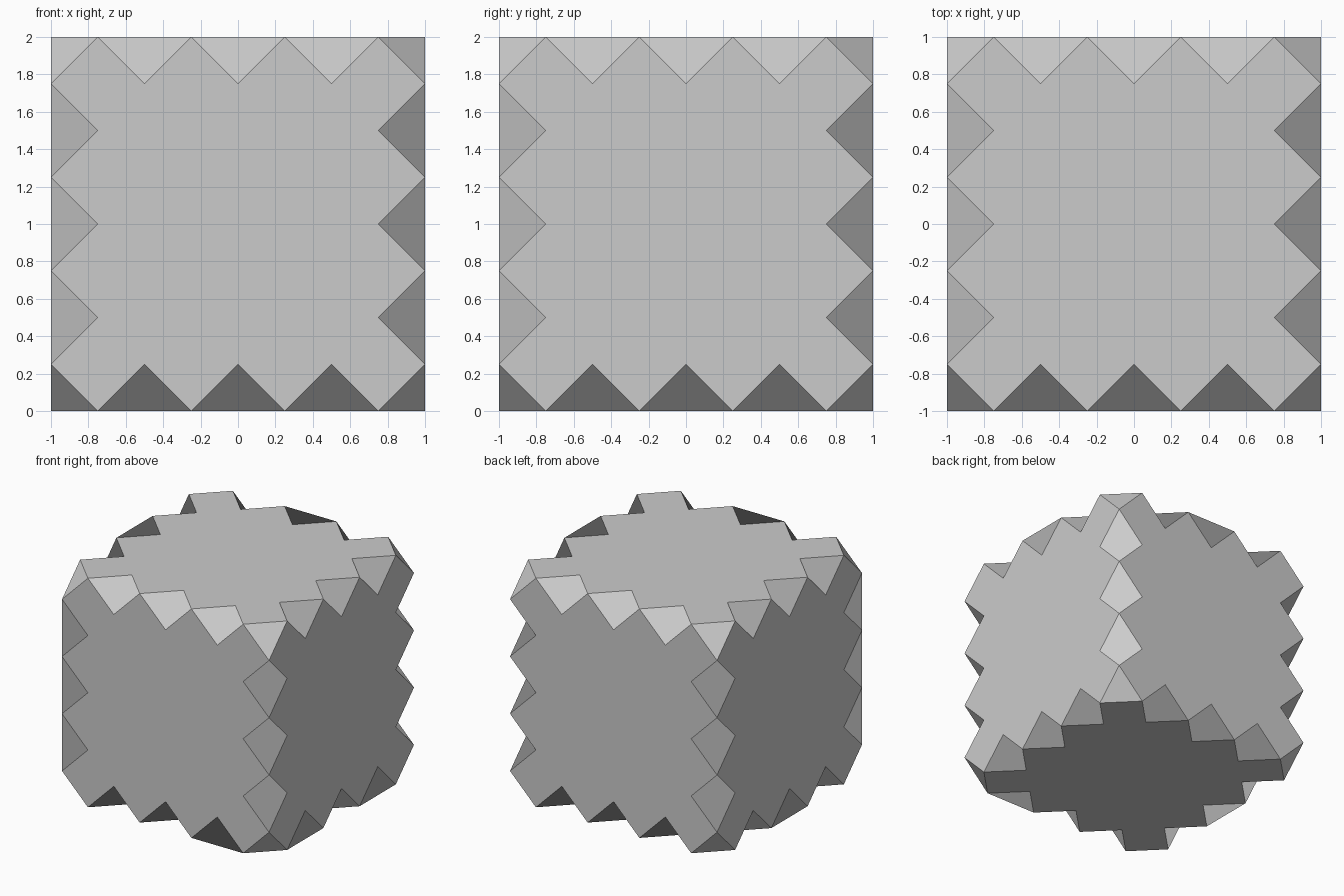
import bpy, bmesh
from mathutils import Vector
from itertools import product

if "Cube" in bpy.data.objects:
    bpy.data.objects.remove(bpy.data.objects["Cube"])

E = 0.9999           # cube-edge points sit a hair inside so the fold direction is stable
PEAKS = (-0.75, -0.25, 0.25, 0.75)
NOTCHES = (-0.5, 0.0, 0.5)

# Notches folded along the cube edge (flush); all others fold inward.
# key: (edge axis, sign of first other axis, sign of second other axis)
FLUSH = {
    (2, -1, -1): NOTCHES,
    (0, -1, 1): (0.0,), (0, 1, 1): (0.0,), (0, -1, -1): (0.5,),
    (1, -1, 1): (0.0,), (1, 1, 1): (0.0,), (1, -1, -1): (0.0,), (1, 1, -1): (-0.5, 0.5),
}

bm = bmesh.new()
cache = {}


def vert(co):
    key = tuple(round(c, 3) for c in co)
    if key not in cache:
        cache[key] = bm.verts.new(co)
    return cache[key]


def point(axes, values):
    co = [0.0, 0.0, 0.0]
    for a, v in zip(axes, values):
        co[a] = v
    return Vector(co)


def add_face(pts):
    # Orient outwards while keeping the first corner first
    normal = sum((p.cross(q) for p, q in zip(pts, pts[1:] + pts[:1])), Vector())
    if normal.dot(sum(pts, Vector())) < 0:
        pts = [pts[0]] + pts[:0:-1]
    bm.faces.new([vert(p) for p in pts])


# Six saw-toothed sides
for a, s in product(range(3), (-1, 1)):
    u, v = [k for k in range(3) if k != a]
    outline = []
    for turn in range(4):
        for i in range(7):
            t = -0.75 + 0.25 * i
            peak = i % 2 == 0
            x, y = t, -(E if peak else 0.75)
            for _ in range(turn):
                x, y = -y, x
            outline.append(point((a, u, v), (s * (E if peak else 1.0), x, y)))
    add_face(outline)

# Diamond facets along the twelve edges
for d, sa, sb in product(range(3), (-1, 1), (-1, 1)):
    a, b = [k for k in range(3) if k != d]
    axes = (d, a, b)
    for t in NOTCHES:
        quad = [point(axes, (t - 0.25, sa * E, sb * E)),
                point(axes, (t, sa, sb * 0.75)),
                point(axes, (t + 0.25, sa * E, sb * E)),
                point(axes, (t, sa * 0.75, sb))]
        if t not in FLUSH.get((d, sa, sb), ()):
            quad = quad[1:] + quad[:1]
        add_face(quad)

# Cut corners
for x, y, z in product((-1, 1), repeat=3):
    add_face([Vector((x * 0.75, y * E, z * E)),
              Vector((x * E, y * 0.75, z * E)),
              Vector((x * E, y * E, z * 0.75))])

for vtx in bm.verts:
    vtx.co.z += 1.0

mesh = bpy.data.meshes.new("notched_cube")
bm.to_mesh(mesh)
bm.free()
bpy.context.collection.objects.link(bpy.data.objects.new("notched_cube", mesh))
